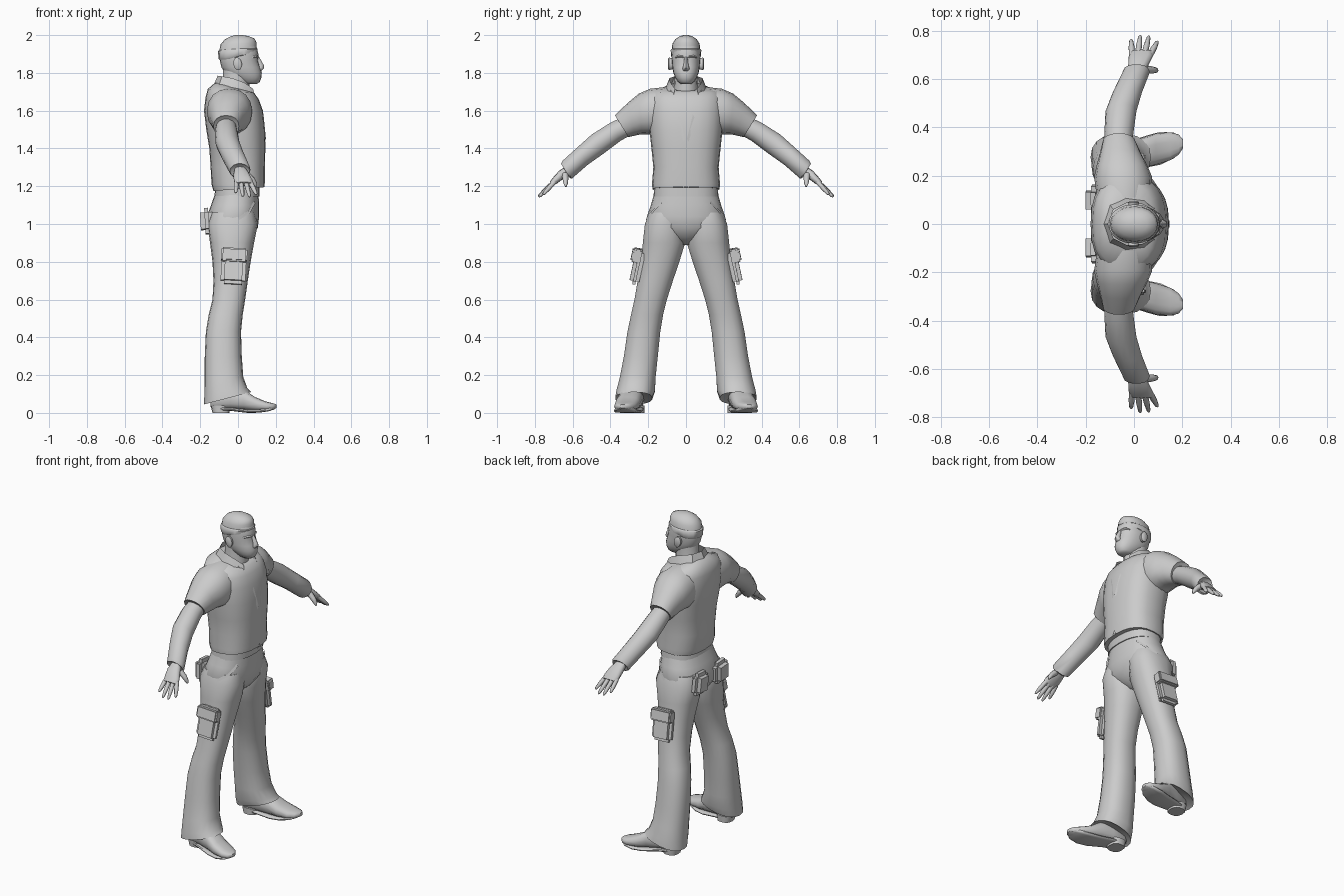
import bpy, bmesh, math
from mathutils import Vector as V

grey = bpy.data.materials.new("plain grey")
grey.diffuse_color = (0.6, 0.6, 0.6, 1)


def finish(name, bm, mirror=False, angle=50):
    bmesh.ops.recalc_face_normals(bm, faces=bm.faces)
    me = bpy.data.meshes.new(name)
    bm.to_mesh(me)
    bm.free()
    me.materials.append(grey)
    ob = bpy.data.objects.new(name, me)
    bpy.context.collection.objects.link(ob)
    bpy.ops.object.select_all(action='DESELECT')
    ob.select_set(True)
    bpy.context.view_layer.objects.active = ob
    bpy.ops.object.shade_smooth_by_angle(angle=math.radians(angle))
    if mirror:
        m = ob.modifiers.new("mirror", 'MIRROR')
        m.use_axis = (False, True, False)
        m.use_mirror_merge = False
    return ob


def loft(name, rings, n=16, p=2.0, mirror=False, angle=50):
    """Skin rings given as (centre, half axis a, half axis b)."""
    bm = bmesh.new()
    loops = []
    for c, a, b in rings:
        c, a, b = V(c), V(a), V(b)
        loop = []
        for i in range(n):
            t = 2 * math.pi * i / n
            ca, sa = math.cos(t), math.sin(t)
            u = math.copysign(abs(ca) ** (2 / p), ca)
            w = math.copysign(abs(sa) ** (2 / p), sa)
            loop.append(bm.verts.new(c + a * u + b * w))
        loops.append(loop)
    for q, r in zip(loops, loops[1:]):
        for i in range(n):
            j = (i + 1) % n
            bm.faces.new((q[i], q[j], r[j], r[i]))
    bm.faces.new(loops[0])
    bm.faces.new(loops[-1])
    return finish(name, bm, mirror, angle)


def stack(rows):
    """Level rings from (z, x back, x front, y inner, y outer, front lift)."""
    return [(((x0 + x1) / 2, (y0 + y1) / 2, z + k / 2), ((x1 - x0) / 2, 0, k / 2),
             (0, (y1 - y0) / 2, 0)) for z, x0, x1, y0, y1, k in rows]


def centred(rows):
    return stack([(z, x0, x1, -h, h, k) for z, x0, x1, h, k in rows])


def sleeve(rows):
    """Arm rings from (y top, z top, y bottom, z bottom, x back, x front)."""
    return [(((x0 + x1) / 2, (ya + yb) / 2, (za + zb) / 2), ((x1 - x0) / 2, 0, 0),
             (0, (ya - yb) / 2, (za - zb) / 2)) for ya, za, yb, zb, x0, x1 in rows]


def tube(name, pts, radii, n=8, mirror=True, flat=1.0):
    rings = []
    d = (V(pts[-1]) - V(pts[0])).normalized()
    a = d.cross(V((0, 0, 1))).normalized()
    b = d.cross(a)
    for q, r in zip(pts, radii):
        rings.append((q, a * r, b * r * flat))
    return loft(name, rings, n, mirror=mirror)


def pad(name, loc, size, tilt, bulge=0.7):
    """Bulging pocket; size is half extents, tilt is a rotation about x, y."""
    bm = bmesh.new()
    bmesh.ops.create_cube(bm, size=2)
    for v in bm.verts:
        x, y, z = v.co.x * size[0], v.co.y * size[1], v.co.z * size[2]
        v.co = (x, y, z)
    bmesh.ops.bevel(bm, geom=bm.edges[:], offset=min(size) * bulge, segments=2, affect='EDGES')
    ob = finish(name, bm, True, 40)
    from_rot = V((0, 0, 0))
    for v in ob.data.vertices:
        q = v.co.copy()
        cx, sx, cy, sy = math.cos(tilt[0]), math.sin(tilt[0]), math.cos(tilt[1]), math.sin(tilt[1])
        q = V((q.x, q.y * cx - q.z * sx, q.y * sx + q.z * cx))
        v.co = from_rot + V((q.x * cy + q.z * sy, q.y, -q.x * sy + q.z * cy)) + V(loc)
    return ob


# vest and shirt body
loft("vest", centred([
    (1.18, -.115, .125, .165, .015), (1.175, -.13, .14, .178, .02), (1.21, -.14, .142, .18, .01),
    (1.30, -.145, .142, .173, 0), (1.40, -.152, .145, .183, 0), (1.50, -.168, .143, .194, 0),
    (1.60, -.18, .132, .20, 0), (1.67, -.172, .11, .195, -.01), (1.715, -.16, .085, .175, -.02),
    (1.745, -.125, .06, .10, -.04), (1.755, -.08, .04, .06, -.05)]), n=24, p=2.5)

# waistband and hips
loft("belt", centred([(1.145, -.125, .115, .172, 0), (1.195, -.12, .115, .168, 0)]), n=24, p=2.4)
loft("hips", centred([
    (1.165, -.12, .108, .168, 0), (1.10, -.143, .112, .186, 0), (1.04, -.165, .112, .207, 0),
    (.98, -.165, .105, .19, 0), (.93, -.13, .07, .10, 0), (.89, -.07, .02, .03, 0)]), n=24, p=2.3)

# trouser legs
loft("trouser_leg", stack([
    (1.06, -.14, .09, .02, .195, 0), (1.00, -.162, .105, .008, .219, 0), (.90, -.148, .085, .003, .23, 0),
    (.80, -.135, .067, .034, .24, 0), (.70, -.13, .052, .068, .257, 0), (.60, -.135, .038, .10, .274, 0),
    (.52, -.155, .025, .12, .292, 0), (.43, -.17, .016, .135, .311, 0), (.30, -.176, .02, .148, .33, 0),
    (.18, -.177, .028, .16, .352, .01), (.10, -.178, .05, .163, .37, .03),
    (.045, -.18, .07, .178, .375, .065), (.055, -.165, .05, .19, .365, .06)]), n=18, p=2.3, mirror=True)

# shoes: upper, sole and heel
loft("shoe", [((x, y, (z0 + z1) / 2), (0, w, 0), (0, 0, (z1 - z0) / 2)) for x, y, w, z0, z1 in [
    (-.145, .265, .025, .03, .08), (-.12, .268, .045, .02, .12), (-.04, .28, .055, .02, .14),
    (.03, .295, .062, .015, .125), (.09, .31, .065, .01, .085), (.15, .322, .058, .01, .06),
    (.185, .329, .042, .015, .052), (.203, .332, .018, .025, .045)]], n=14, p=2.6, mirror=True)
loft("sole", [((x, y, .012 + k), (0, w, 0), (0, 0, .009)) for x, y, w, k in [
    (-.12, .266, .04, .01), (-.04, .28, .055, .008), (.05, .30, .066, -.003),
    (.11, .314, .068, -.002), (.165, .325, .053, .006), (.195, .331, .025, .018)]],
    n=12, p=4, mirror=True)
loft("heel", stack([(0, -.135, -.045, .22, .315, 0), (.04, -.145, -.04, .218, .318, 0)]),
     n=14, p=2.6, mirror=True)

# cargo and back pockets
pad("cargo_pocket", (-.023, .257, .775), (.066, .026, .095), (.21, .05))
pad("cargo_flap", (-.020, .262, .835), (.069, .026, .036), (.21, .05), .3)
pad("back_pocket", (-.165, .10, 1.015), (.034, .06, .068), (.08, -.06))

# short sleeves and long undersleeves
loft("sleeve", sleeve([
    (.11, 1.725, .13, 1.46, -.155, .07), (.19, 1.716, .20, 1.475, -.165, .075),
    (.25, 1.69, .235, 1.475, -.155, .055), (.31, 1.64, .27, 1.468, -.142, .03),
    (.376, 1.575, .305, 1.46, -.13, .005), (.365, 1.565, .31, 1.475, -.118, -.01)]),
    n=16, p=2.2, mirror=True)
loft("forearm", sleeve([
    (.33, 1.57, .29, 1.47, -.115, -.01), (.40, 1.538, .345, 1.44, -.123, -.003),
    (.50, 1.475, .435, 1.372, -.118, .01), (.57, 1.412, .52, 1.312, -.088, .033),
    (.655, 1.335, .605, 1.238, -.047, .066), (.662, 1.32, .615, 1.243, -.043, .062),
    (.645, 1.315, .62, 1.265, -.025, .045)]), n=14, mirror=True)

# hands
loft("palm", sleeve([
    (.63, 1.31, .605, 1.27, -.018, .038), (.672, 1.282, .645, 1.243, -.024, .06),
    (.705, 1.245, .682, 1.215, -.022, .078), (.722, 1.222, .705, 1.202, -.012, .076)]),
    n=12, p=2.6, mirror=True)
for i, (x0, x1, y, z) in enumerate([(-.008, -.012, .765, 1.165), (.016, .026, .782, 1.145),
                                    (.042, .062, .779, 1.143), (.065, .098, .757, 1.155)]):
    a, b = V((x0, .697, 1.222)), V((x1, y, z))
    tube("finger_%d" % (i + 1), [a, a.lerp(b, .55), a.lerp(b, .92), b], [.013, .012, .008, .003])
tube("thumb", [(.045, .64, 1.262), (.075, .638, 1.235), (.092, .637, 1.212), (.098, .636, 1.198)],
     [.018, .015, .011, .004])

# neck and head
loft("neck", centred([(1.68, -.095, .06, .07, 0), (1.74, -.08, .06, .062, 0), (1.83, -.08, .06, .06, 0)]))
loft("head", centred([
    (1.742, .03, .10, .028, 0), (1.752, .005, .115, .042, 0), (1.775, -.035, .124, .057, 0),
    (1.80, -.07, .126, .067, 0), (1.83, -.088, .117, .072, 0), (1.865, -.096, .106, .075, 0),
    (1.90, -.098, .108, .076, 0), (1.95, -.088, .095, .07, 0), (1.98, -.06, .07, .05, 0)]), n=20, p=2.2)
loft("nose", stack([
    (1.81, .10, .122, -.018, .018, 0), (1.825, .10, .139, -.018, .018, 0),
    (1.84, .10, .137, -.013, .013, 0), (1.885, .09, .112, -.008, .008, 0)]), n=8)
loft("brow", [((.099, .012, 1.885), (.012, 0, 0), (0, 0, .007)),
              ((.092, .04, 1.888), (.012, 0, 0), (0, 0, .007)),
              ((.07, .058, 1.882), (.012, 0, 0), (0, 0, .005))], n=8, mirror=True)
loft("ear", [((-.002, y, 1.848), (.022 * s, 0, .004), (-.006 * s, 0, .034 * s))
             for y, s in [(.06, .75), (.078, .9), (.09, 1), (.095, .75)]], n=12, mirror=True)

# hair: a band round the head and a crown
loft("hair_band", centred([
    (1.865, -.092, .06, .072, .03), (1.875, -.104, .098, .08, .03), (1.915, -.105, .105, .081, .012),
    (1.925, -.092, .092, .072, .01)]), n=20, p=2.1)
loft("hair_crown", centred([
    (1.91, -.10, .098, .076, .01), (1.95, -.093, .098, .072, .01), (1.977, -.07, .088, .056, .005),
    (1.993, -.04, .055, .034, .002), (2.0, -.015, .025, .012, 0)]), n=20, p=2.1)


def ribbon(name, pairs, thick):
    bm = bmesh.new()
    cols = [(bm.verts.new(a), bm.verts.new(b)) for a, b in pairs]
    for (a, b), (c, d) in zip(cols, cols[1:]):
        bm.faces.new((a, b, d, c))
    bmesh.ops.solidify(bm, geom=bm.faces[:], thickness=thick)
    return finish(name, bm, True, 35)


# standing collar, then the lapels that run down to the closing point
ribbon("collar", [((-.108, 0, 1.785), (-.135, 0, 1.72)), ((-.085, .06, 1.782), (-.105, .085, 1.722)),
                  ((-.03, .088, 1.772), (-.035, .11, 1.715)), ((.035, .082, 1.748), (.045, .102, 1.69)),
                  ((.08, .058, 1.715), (.095, .072, 1.655))], .012)
ribbon("lapel", [((.055, .062, 1.715), (.058, .082, 1.71)), ((.108, .050, 1.65), (.106, .070, 1.645)),
                 ((.136, .034, 1.57), (.131, .052, 1.56)), ((.148, .005, 1.45), (.146, .014, 1.435))], .01)
# shoulder straps and trouser fly
ribbon("hem_notch", [((.147, 0, 1.22), (.146, 0, 1.20)), ((.146, .012, 1.20), (.146, .02, 1.19))], .004)
ribbon("side_pocket", [((.085, .13, 1.125), (.092, .128, 1.11)), ((.055, .18, 1.07), (.062, .18, 1.055)),
                       ((.0, .208, 1.035), (.005, .212, 1.02))], .006)
